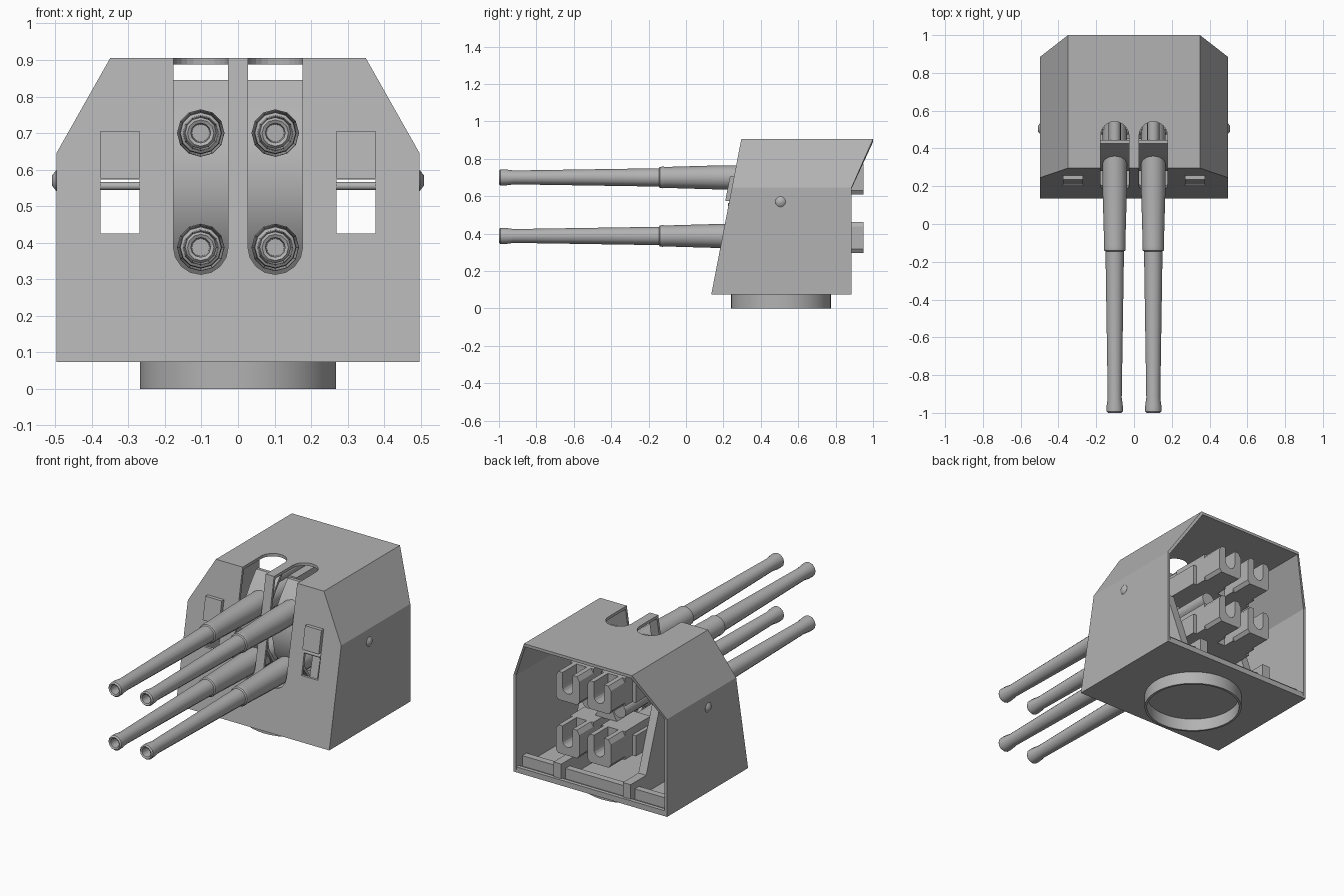
import bpy, bmesh, math

if "Cube" in bpy.data.objects:
    bpy.data.objects.remove(bpy.data.objects["Cube"])

grey = bpy.data.materials.new("naval grey")
grey.diffuse_color = (0.45, 0.45, 0.45, 1)
grey.use_nodes = True
grey.node_tree.nodes["Principled BSDF"].inputs["Base Color"].default_value = grey.diffuse_color
GUN_X, GUN_Z = 0.102, (0.387, 0.70)
PIVOT_Y, PIVOT_Z = 0.505, 0.565


def finish(name, bm, smooth=False):
    bmesh.ops.recalc_face_normals(bm, faces=bm.faces)
    me = bpy.data.meshes.new(name)
    bm.to_mesh(me)
    bm.free()
    ob = bpy.data.objects.new(name, me)
    bpy.context.collection.objects.link(ob)
    me.materials.append(grey)
    if smooth:
        activate(ob)
        bpy.ops.object.shade_smooth_by_angle(angle=math.radians(40))
    return ob


def activate(ob):
    bpy.ops.object.select_all(action='DESELECT')
    ob.select_set(True)
    bpy.context.view_layer.objects.active = ob


def prism(name, pts, axis, a, b, smooth=False):
    """Extrude a 2D outline along x, y or z from a to b."""
    place = {'x': lambda p, t: (t, p[0], p[1]),
             'y': lambda p, t: (p[0], t, p[1]),
             'z': lambda p, t: (p[0], p[1], t)}[axis]
    bm = bmesh.new()
    lo = [bm.verts.new(place(p, a)) for p in pts]
    hi = [bm.verts.new(place(p, b)) for p in pts]
    bm.faces.new(lo)
    bm.faces.new(hi)
    for i in range(len(pts)):
        j = (i + 1) % len(pts)
        bm.faces.new((lo[i], lo[j], hi[j], hi[i]))
    return finish(name, bm, smooth)


def box(name, x0, x1, y0, y1, z0, z1):
    return prism(name, [(x0, z0), (x1, z0), (x1, z1), (x0, z1)], 'y', y0, y1)


def arc(cx, cy, r, a0, a1, n):
    return [(cx + r * math.cos(math.radians(a0 + (a1 - a0) * i / n)),
             cy + r * math.sin(math.radians(a0 + (a1 - a0) * i / n))) for i in range(n + 1)]


def rod(name, axis, c, r, a, b, n=16):
    return prism(name, arc(c[0], c[1], r, 0, 360, n)[:-1], axis, a, b, True)


def lathe(name, profile, x, z, n=12):
    """Revolve (radius, y) points about a line along y."""
    bm = bmesh.new()
    rings = [[bm.verts.new((x + r * math.cos(2 * math.pi * k / n), y,
                            z + r * math.sin(2 * math.pi * k / n))) for k in range(n)]
             for r, y in profile]
    for p, q in zip(rings, rings[1:]):
        for k in range(n):
            j = (k + 1) % n
            bm.faces.new((p[k], p[j], q[j], q[k]))
    bm.faces.new(rings[0])
    bm.faces.new(rings[-1])
    return finish(name, bm, True)


def cut(ob, cutter):
    activate(ob)
    m = ob.modifiers.new("cut", 'BOOLEAN')
    m.operation, m.object, m.solver = 'DIFFERENCE', cutter, 'EXACT'
    bpy.ops.object.modifier_apply(modifier=m.name)
    bpy.data.objects.remove(cutter)


# Armoured shield, sloped in front and open at the back
section = [(-.497, .073), (.497, .073), (.497, .645), (.35, .905), (-.35, .905), (-.497, .645)]
front_y = lambda z: .135 + (z - .073) * .193
back_y = lambda z: .885 + max(0, z - .645) * .44
bm = bmesh.new()
f = [bm.verts.new((x, front_y(z), z)) for x, z in section]
b = [bm.verts.new((x, back_y(z), z)) for x, z in section]
bm.faces.new(f)
for i in range(6):
    j = (i + 1) % 6
    bm.faces.new((f[i], f[j], b[j], b[i]))
shield = finish("shield", bm)
# orient the open shell outwards so that the plate thickness goes inside
if shield.data.polygons[0].normal.y > 0:
    shield.data.flip_normals()
activate(shield)
wall = shield.modifiers.new("plate", 'SOLIDIFY')
wall.thickness, wall.offset, wall.use_even_offset = .016, -1, True
bpy.ops.object.modifier_apply(modifier=wall.name)

for s in (-1, 1):
    # Gun slots in the front and roof
    cx = s * GUN_X
    cut(shield, prism("slot_cutter", arc(cx, .388, .075, 180, 360, 8) + [(cx + .075, .96), (cx - .075, .96)], 'y', 0, .4))
    cut(shield, prism("roof_cutter", arc(cx, .467, .075, 0, 180, 12) + [(cx - .075, .2), (cx + .075, .2)], 'z', .86, .96))
    # Sight windows
    x0, x1 = sorted((s * .27, s * .376))
    cut(shield, box("window_cutter", x0, x1, 0, .4, .425, .573))
    # Raised window covers and the hinge rods
    prism("window_cover", [(front_y(.575) - .022, .575), (front_y(.705) - .022, .705),
                           (front_y(.705) + .003, .705), (front_y(.575) + .003, .575)], 'x', x0, x1)
    rod("window_hinge", 'x', (front_y(.555) + .006, .555), .011, x0, x1, 10)
    # Pivot caps on the outside walls
    bm = bmesh.new()
    n = 12
    rings = [[bm.verts.new((s * x, PIVOT_Y + r * math.cos(2 * math.pi * k / n),
                            .57 + r * math.sin(2 * math.pi * k / n))) for k in range(n)]
             for x, r in ((.49, .029), (.498, .028), (.509, .014))]
    for p, q in zip(rings, rings[1:]):
        for k in range(n):
            bm.faces.new((p[k], p[(k + 1) % n], q[(k + 1) % n], q[k]))
    bm.faces.new(rings[-1])
    finish("pivot_cap", bm, True)

    # Curved mantlet closing the slot behind the barrels
    outer = [(.425, .845), (.36, .765), (.305, .68), (.28, .565), (.305, .45), (.36, .365), (.42, .29)]
    inner = [(y + .02, z) for y, z in reversed(outer)]
    prism("mantlet", outer + inner, 'x', cx - .078, cx + .078, True)

    for z in GUN_Z:
        # Barrel with muzzle swell, hollow bore, collar and sleeve
        lathe("barrel", [(.024, -.9), (.027, -.995), (.036, -1), (.043, -.992), (.043, -.965),
                         (.037, -.92), (.049, -.145), (.056, -.14), (.058, -.125),
                         (.056, -.11), (.065, .2), (.065, .62)], cx, z)
        # Breech housing and the U-shaped loading tray
        box("breech_housing", cx - .076, cx + .076, .58, .82, z - .09, z + .075)
        tray = [(cx - .062, z - .09), (cx + .062, z - .09), (cx + .076, z - .07), (cx + .076, z + .05),
                (cx + .06, z + .075), (cx + .033, z + .075)]
        tray += arc(cx, z - .01, .033, 0, -180, 8)
        tray += [(cx - .033, z + .075), (cx - .06, z + .075), (cx - .076, z + .05), (cx - .076, z - .07)]
        prism("breech_tray", tray, 'y', .82, .95)
    # Recoil cylinders between and above the guns
    rod("recoil_cylinder", 'y', (cx, .54), .04, .3, .76)
    rod("upper_cylinder", 'y', (cx, .79), .032, .44, .72)
    # Side brackets carrying the pivot axle
    x0, x1 = sorted((s * .2, s * .25))
    prism("pivot_bracket", [(.32, .085), (.74, .085), (.74, .15), (.58, .6), (.44, .6)], 'x', x0, x1)
    box("bracket_foot", x0, x1, .72, .87, .085, .19)

# Links joining the guns of each row, and the web between the rows
for z in GUN_Z:
    box("gun_link", -.2, .2, .5, .75, z - .09, z + .03)
prism("cradle_web", [(-.07, .46), (.07, .46), (0, .6)], 'y', .45, .74)
rod("pivot_axle", 'x', (PIVOT_Y, .57), .03, -.25, .25)

# Floor beams at the open back
box("floor_beam", -.48, .48, .79, .83, .085, .15)
box("rear_sill", -.48, .48, .862, .885, .085, .105)

# Round base ring, hollow underneath
ring = rod("base_ring", 'z', (0, PIVOT_Y + .003), .268, 0, .08, 40)
cut(ring, rod("ring_cutter", 'z', (0, PIVOT_Y + .003), .255, -.05, .072, 40))
activate(ring)
bpy.ops.object.shade_smooth_by_angle(angle=math.radians(40))
